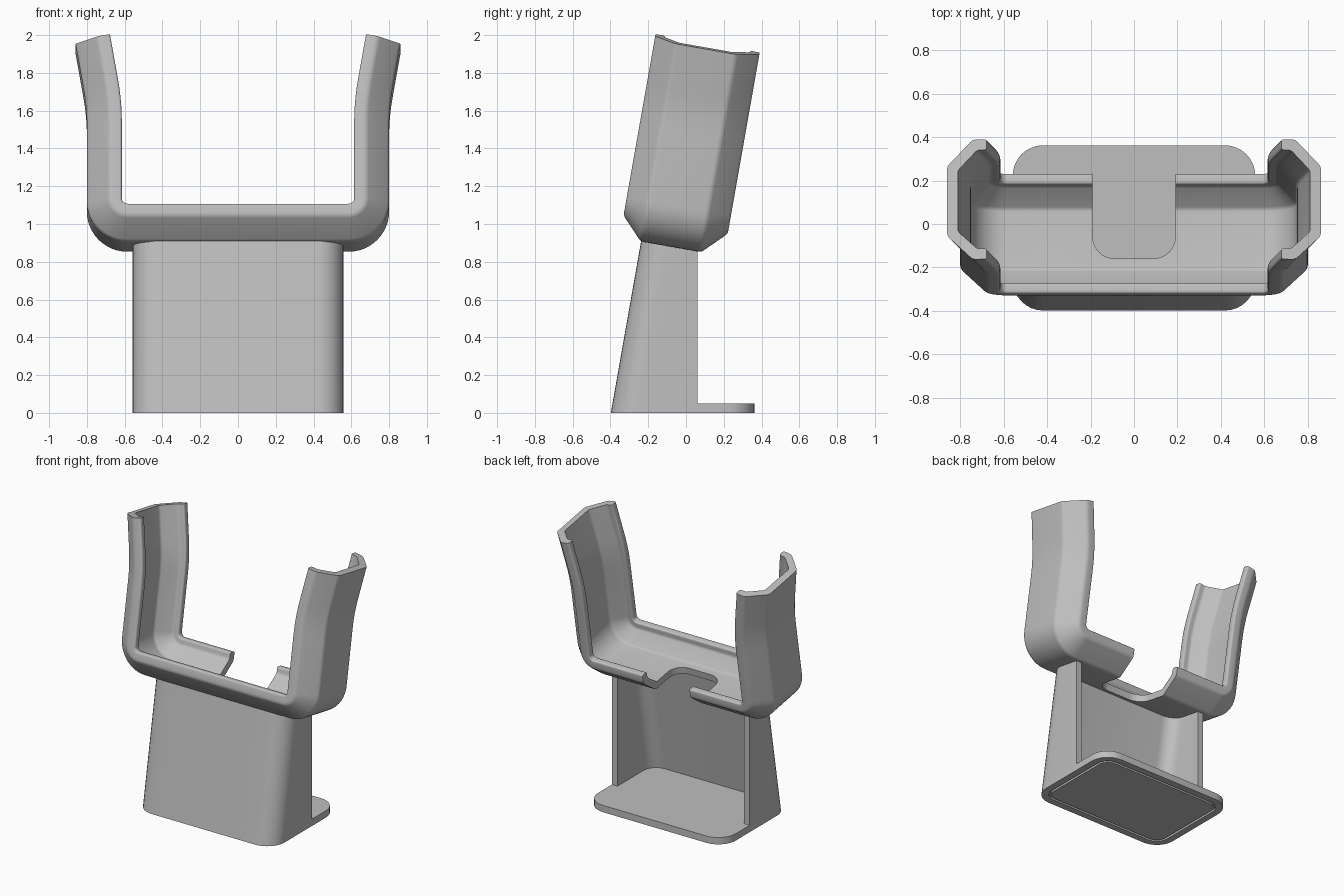
import bpy, bmesh, math
from mathutils import Vector

if "Cube" in bpy.data.objects:
    bpy.data.objects.remove(bpy.data.objects["Cube"], do_unlink=True)

TILT = math.radians(10)
SIN, COS, TAN = math.sin(TILT), math.cos(TILT), math.tan(TILT)

grey = bpy.data.materials.new("light grey plastic")
grey.use_nodes = True
COLOUR = (0.52, 0.52, 0.52, 1)
grey.diffuse_color = COLOUR
grey.node_tree.nodes["Principled BSDF"].inputs["Base Color"].default_value = COLOUR


def make(name, bm):
    bmesh.ops.recalc_face_normals(bm, faces=bm.faces)
    mesh = bpy.data.meshes.new(name)
    bm.to_mesh(mesh)
    bm.free()
    mesh.materials.append(grey)
    ob = bpy.data.objects.new(name, mesh)
    bpy.context.collection.objects.link(ob)
    return ob


def select(ob):
    bpy.ops.object.select_all(action='DESELECT')
    ob.select_set(True)
    bpy.context.view_layer.objects.active = ob


def smooth(ob):
    select(ob)
    bpy.ops.object.shade_smooth_by_angle(angle=math.radians(30))


def cut(ob, cutter):
    mod = ob.modifiers.new("cut", 'BOOLEAN')
    mod.operation = 'DIFFERENCE'
    mod.solver = 'EXACT'
    mod.object = cutter
    select(ob)
    bpy.ops.object.modifier_apply(modifier=mod.name)
    bpy.data.objects.remove(cutter, do_unlink=True)


def fillet(points, radii, steps=8):
    """Round the corners of a closed 2D outline; a zero radius keeps a corner."""
    out = []
    n = len(points)
    for i, r in enumerate(radii):
        p = Vector(points[i])
        if r == 0:
            out.append(p)
            continue
        u = (Vector(points[i - 1]) - p).normalized()
        v = (Vector(points[(i + 1) % n]) - p).normalized()
        half = u.angle(v) / 2
        mid = (u + v).normalized()
        centre = p + mid * r / math.sin(half)
        sweep = math.pi / 2 - half
        side = Vector((-mid.y, mid.x))
        if side.dot(u) < 0:
            side.negate()
        for k in range(steps + 1):
            t = sweep * (1 - 2 * k / steps)
            out.append(centre + r * (side * math.sin(t) - mid * math.cos(t)))
    return out


def loft(rings):
    """Skin closed rings of 3D points and cap both ends."""
    bm = bmesh.new()
    loops = [[bm.verts.new(p) for p in ring] for ring in rings]
    n = len(loops[0])
    for a, b in zip(loops, loops[1:]):
        for i in range(n):
            j = (i + 1) % n
            bm.faces.new((a[i], a[j], b[j], b[i]))
    bm.faces.new(loops[0])
    bm.faces.new(loops[-1])
    return bm


def rounded_rect(x, y0, y1, r):
    return fillet([(-x, y0), (x, y0), (x, y1), (-x, y1)], [r] * 4)


def prism(outline, z0, z1):
    return loft([[(p.x, p.y, z) for p in outline] for z in (z0, z1)])


# Cradle: a lipped channel swept along a U with flared arms
LIP = 0.185
channel = fillet(
    [(-.507, LIP), (-.507, .12), (-.394, 0), (-.069, 0), (.053, .12), (.053, LIP),
     (.003, LIP), (.003, .14), (-.09, .05), (-.373, .05), (-.457, .14), (-.457, LIP)],
    [.012, .04, .04, .04, .04, .012, .012, .03, .03, .03, .03, .012], steps=4)

CORNER, BEND, FLOOR = 0.215, 1.2, 0.852
ARM_X, BEND_Z = 0.80, 1.47
stations = []                       # outer point and inward direction
for k in range(13):
    t = math.radians(-90 + 7.5 * k)
    d = Vector((math.cos(t), math.sin(t)))
    stations.append((Vector((ARM_X - CORNER, FLOOR + CORNER)) + CORNER * d, -d))
for k in range(6):
    t = math.pi - TILT * k / 5
    d = Vector((math.cos(t), math.sin(t)))
    stations.append((Vector((ARM_X + BEND, BEND_Z)) + BEND * d, d))
end, inward = stations[-1]
stations.append((end + 0.24 * Vector((SIN, COS)), inward))


def ring(station, side):
    p, d = station
    return [(side * (p.x + d.x * q.y), q.x, p.y + d.y * q.y) for q in channel]


cradle = make("cradle", loft([ring(s, -1) for s in reversed(stations)]
                             + [ring(s, 1) for s in stations]))

# Cable slot through the floor and back lip
slot = fillet([(-.19, -.32), (.19, -.32), (.19, .3), (-.19, .3)], [.1, .1, 0, 0])
slot_cutter = make("slot_cutter", prism(slot, .6, 1.3))
slot_cutter.hide_render = True
cut(cradle, slot_cutter)
cradle.rotation_euler.x = -TILT
smooth(cradle)

# Base plate with its front edge leaning like the stand wall
HALF, FRONT, BACK, PLATE = 0.558, -0.398, 0.362, 0.05
base = rounded_rect(HALF, FRONT, BACK, .14)
base_plate = make("base_plate", loft(
    [[(p.x, p.y + (z * TAN if p.y < 0 else 0), z) for p in base] for z in (0, PLATE)]))

# Groove around the non-slip pad underneath
groove = bmesh.new()
outer, inner = [[[groove.verts.new((p.x, p.y, z)) for p in
                  rounded_rect(HALF - m, FRONT + m, BACK - m, .14 - m)] for z in (-.02, .015)]
                for m in (.05, .066)]
count = len(outer[0])
for a, b in ((outer[0], outer[1]), (outer[1], inner[1]),
             (inner[1], inner[0]), (inner[0], outer[0])):
    for i in range(count):
        j = (i + 1) % count
        groove.faces.new((a[i], a[j], b[j], b[i]))
groove_cutter = make("groove_cutter", groove)
groove_cutter.hide_render = True
cut(base_plate, groove_cutter)
smooth(base_plate)

# Stand: leaning front wall with side wings, open at the back
WALL, EDGE, TOP = 0.045, 0.06, 0.875
w, f = HALF - WALL, FRONT + WALL
wall = fillet([(HALF, EDGE), (HALF, FRONT), (-HALF, FRONT), (-HALF, EDGE),
               (-w, EDGE), (-w, f), (w, f), (w, EDGE)],
              [0, .14, .14, 0, 0, .1, .1, 0])


def wall_top(p):
    lean = TAN if p.y < 0 else 0
    z = (TOP - p.y * SIN) / (COS + lean * SIN)
    return (p.x, p.y + lean * z, z)


def wall_foot(p):
    z = PLATE - .002
    return (p.x, p.y + (TAN * z if p.y < 0 else 0), z)


stand = make("stand", loft([[wall_foot(p) for p in wall], [wall_top(p) for p in wall]]))
smooth(stand)
